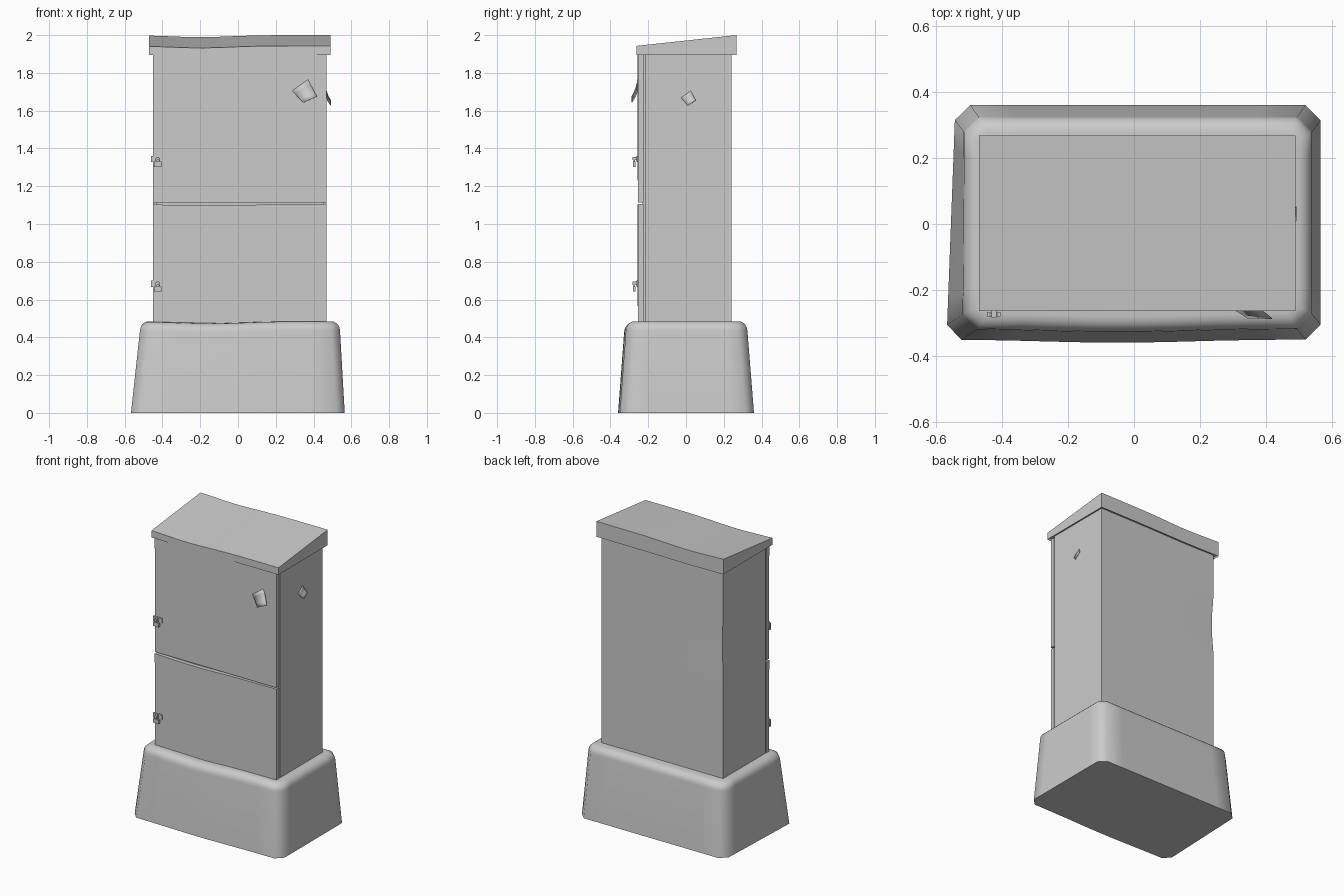
import bpy, bmesh, math
from mathutils import Vector

if "Cube" in bpy.data.objects:
    bpy.data.objects.remove(bpy.data.objects["Cube"], do_unlink=True)

grey = bpy.data.materials.new("plain_grey")
grey.use_nodes = True
grey.diffuse_color = (0.6, 0.6, 0.6, 1)
grey.node_tree.nodes["Principled BSDF"].inputs["Base Color"].default_value = (0.6, 0.6, 0.6, 1)


def bump(t, centre, width):
    return math.exp(-((t - centre) / width) ** 2)


def finish(name, bm, warp=None, angle=30):
    if warp:
        for v in bm.verts:
            warp(v.co)
    bmesh.ops.recalc_face_normals(bm, faces=bm.faces)
    mesh = bpy.data.meshes.new(name)
    bm.to_mesh(mesh)
    bm.free()
    obj = bpy.data.objects.new(name, mesh)
    bpy.context.collection.objects.link(obj)
    mesh.materials.append(grey)
    bpy.ops.object.select_all(action="DESELECT")
    obj.select_set(True)
    bpy.context.view_layer.objects.active = obj
    bpy.ops.object.shade_smooth_by_angle(angle=math.radians(angle))
    return obj


def box(bm, lo, hi):
    verts = bmesh.ops.create_cube(bm, size=1)["verts"]
    for v in verts:
        v.co = Vector([lo[i] + (v.co[i] + 0.5) * (hi[i] - lo[i]) for i in range(3)])
    return verts


def slice_axis(bm, axis, lo, hi, count):
    # extra edge loops so the sheet metal can be dented
    normal = Vector([float(i == axis) for i in range(3)])
    for k in range(1, count):
        bmesh.ops.bisect_plane(bm, geom=bm.verts[:] + bm.edges[:] + bm.faces[:],
                               plane_co=normal * (lo + (hi - lo) * k / count), plane_no=normal)


def ring_points(x0, x1, y0, y1, z, cut, steps=8):
    # chamfered rectangle, subdivided along its long sides
    corners = [(x0 + cut, y0), (x1 - cut, y0), (x1, y0 + cut), (x1, y1 - cut),
               (x1 - cut, y1), (x0 + cut, y1), (x0, y1 - cut), (x0, y0 + cut)]
    pts = []
    for i, a in enumerate(corners):
        b = Vector(corners[(i + 1) % 8])
        n = steps if i % 2 == 0 else 1
        for k in range(n):
            pts.append(Vector(a).lerp(b, k / n).to_3d() + Vector((0, 0, z)))
    return pts


# plinth: tapered, chamfered block with a rounded shoulder
bm = bmesh.new()
rings = [ring_points(-0.555, 0.565, -0.35, 0.36, 0, 0.045),
         ring_points(-0.518, 0.54, -0.318, 0.325, 0.435, 0.045)]
for k in range(1, 6):
    a = math.radians(18 * k)
    d = 0.048 * (1 - math.cos(a))
    rings.append(ring_points(-0.518 + d, 0.54 - d, -0.318 + d, 0.325 - d,
                             0.435 + 0.05 * math.sin(a), 0.045 - d * 0.4))
loops = [[bm.verts.new(p) for p in r] for r in rings]
for lower, upper in zip(loops, loops[1:]):
    for i in range(len(lower)):
        j = (i + 1) % len(lower)
        bm.faces.new((lower[i], lower[j], upper[j], upper[i]))
bm.faces.new(loops[0])
bm.faces.new(loops[-1])


def warp_plinth(p):
    if p.y < -0.2:
        p.y -= 0.01 * bump(p.x, -0.05, 0.3)
        if p.z > 0.4:
            p.z -= 0.012 * bump(p.x, -0.15, 0.25)
    if p.x < -0.4:
        p.x -= 0.022 * p.y * -1 / 0.35 * (1 - p.z / 0.5) * (0.6 if p.y < 0 else -0.6) * (1 if p.y < 0 else -1)


finish("plinth", bm, warp_plinth, 55)

# cabinet body with a slight dent on the rear corner
bm = bmesh.new()
box(bm, (-0.45, -0.217, 0.455), (0.468, 0.242, 1.91))
slice_axis(bm, 2, 0.455, 1.91, 10)
slice_axis(bm, 0, -0.45, 0.468, 4)


def warp_body(p):
    if p.x < -0.4 and p.y > 0:
        p.x += 0.012 * bump(p.z, 1.4, 0.12)
        p.y -= 0.008 * bump(p.z, 1.4, 0.12)


finish("cabinet_body", bm, warp_body)


# two front doors, standing a little off the body
def add_door(name, z0, z1):
    bm = bmesh.new()
    box(bm, (-0.45, -0.255, z0), (0.468, -0.226, z1))
    slice_axis(bm, 0, -0.45, 0.468, 8)
    bottom_half = (z0 + z1) / 2

    def warp(p):
        sag = 0.008 * bump(p.x, -0.15, 0.25)
        if z0 < 1 and p.z < bottom_half:
            sag *= 1.5
        if z0 < 1 or p.z > bottom_half:
            p.z -= sag
        if p.z > bottom_half and p.y < -0.24:
            p.y -= 0.003 * bump(p.x, -0.1, 0.25)

    finish(name, bm, warp)


add_door("upper_door", 1.115, 1.9)
add_door("lower_door", 0.485, 1.105)

# inner door packing strip, set back in the seam
bm = bmesh.new()
box(bm, (-0.435, -0.23, 0.47), (0.453, -0.21, 1.9))
finish("door_seal", bm)

# sloping roof with a hollow underside
bm = bmesh.new()
verts = box(bm, (-0.47, -0.263, 1.895), (0.49, 0.268, 2.0))
for v in verts:
    if v.co.z > 1.95 and v.co.y < 0:
        v.co.z = 1.943
bm.normal_update()
under = [f for f in bm.faces if f.normal.z < -0.9]
bmesh.ops.inset_region(bm, faces=under, thickness=0.009)
for v in under[0].verts:
    v.co.z += 0.012
slice_axis(bm, 0, -0.47, 0.49, 10)


def warp_roof(p):
    dip = bump(p.x, -0.2, 0.22)
    p.z -= 0.011 * dip if p.z > 1.92 else 0.004 * dip


finish("roof", bm, warp_roof)

# hasps and padlocks on the hinge-free edge
for label, z in (("upper", 1.34), ("lower", 0.68)):
    bm = bmesh.new()
    box(bm, (-0.46, -0.262, z - 0.013), (-0.392, -0.25, z + 0.02))
    box(bm, (-0.432, -0.284, z - 0.002), (-0.417, -0.255, z + 0.016))
    finish(label + "_hasp", bm)
    bm = bmesh.new()
    box(bm, (-0.446, -0.28, z - 0.037), (-0.404, -0.267, z - 0.01))
    for x in (-0.438, -0.418):
        box(bm, (x, -0.277, z - 0.012), (x + 0.006, -0.271, z + 0.008))
    box(bm, (-0.438, -0.277, z + 0.004), (-0.412, -0.271, z + 0.009))
    finish(label + "_padlock", bm)


# pinned paper notes curling away from the panels at the bottom
def add_note(name, corners, out, lift):
    top_l, top_r, low_r, low_l = [Vector(c) for c in corners]
    bm = bmesh.new()
    n = 5
    grid = []
    for i in range(n):
        t = i / (n - 1)
        a, b = top_l.lerp(low_l, t), top_r.lerp(low_r, t)
        grid.append([bm.verts.new(a.lerp(b, s) + Vector(out) * lift * t ** 1.6)
                     for s in (0, 0.5, 1)])
    for r, q in zip(grid, grid[1:]):
        for k in range(2):
            bm.faces.new((r[k], r[k + 1], q[k + 1], q[k]))
    obj = finish(name, bm)
    mod = obj.modifiers.new("paper", "SOLIDIFY")
    mod.thickness = 0.002


add_note("front_note", [(0.287, -0.258, 1.705), (0.37, -0.258, 1.765),
                        (0.418, -0.258, 1.675), (0.345, -0.258, 1.643)], (0, -1, 0), 0.03)
add_note("side_note", [(0.471, -0.027, 1.668), (0.471, 0.025, 1.705),
                       (0.471, 0.052, 1.655), (0.471, 0.01, 1.627)], (1, 0, 0), 0.022)
